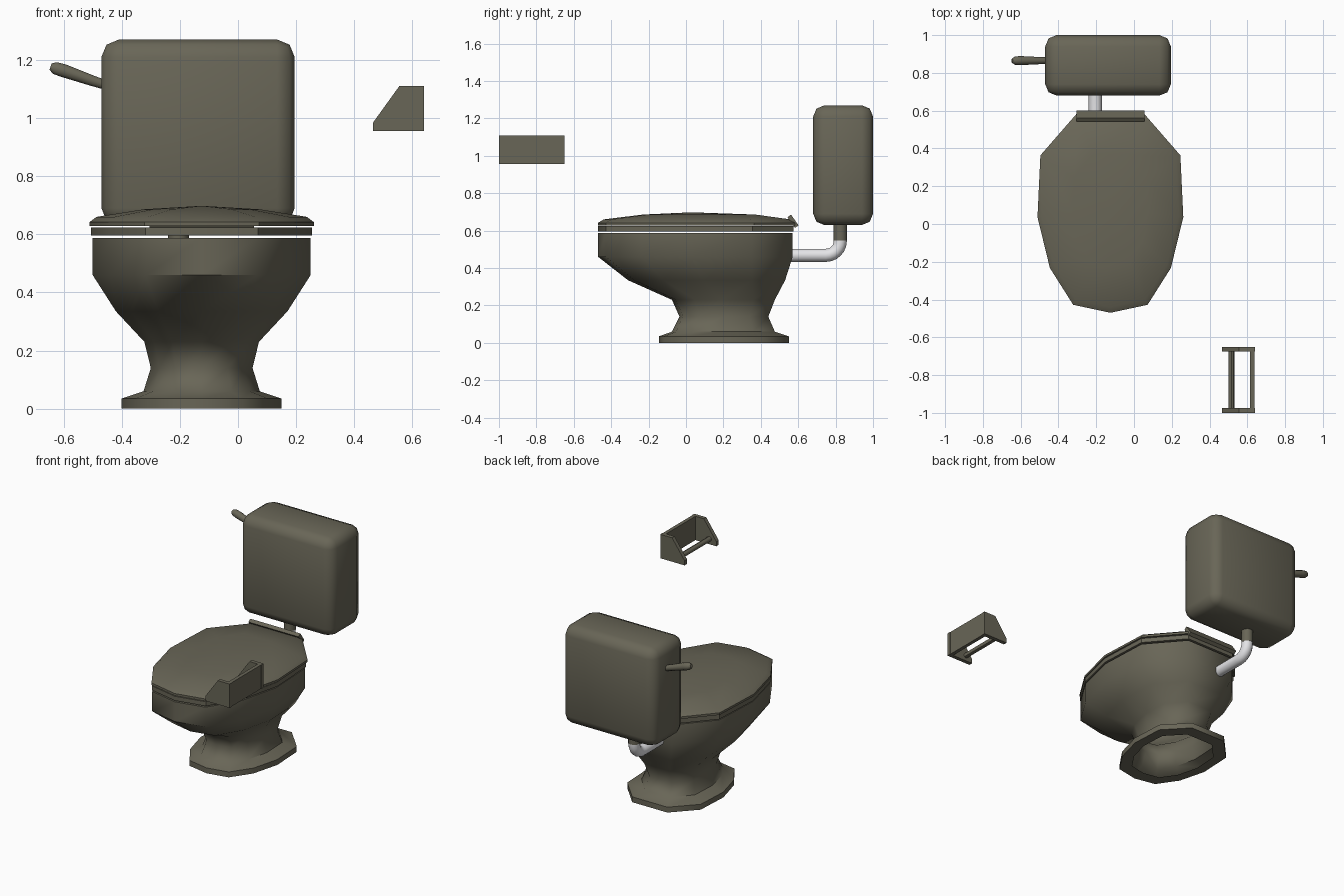
import bpy, bmesh, math
from mathutils import Vector

if "Cube" in bpy.data.objects:
    bpy.data.objects.remove(bpy.data.objects["Cube"])

CX = -0.125  # centre line of the bowl


def material(name, rgb):
    m = bpy.data.materials.new(name)
    m.diffuse_color = (*rgb, 1)
    m.use_nodes = True
    m.node_tree.nodes["Principled BSDF"].inputs["Base Color"].default_value = m.diffuse_color
    return m


OLIVE = material("olive ceramic", (0.14, 0.132, 0.095))
WHITE = material("white pipe", (0.8, 0.8, 0.82))


def finish(name, bm, mat, angle=None):
    me = bpy.data.meshes.new(name)
    bm.to_mesh(me)
    bm.free()
    ob = bpy.data.objects.new(name, me)
    bpy.context.collection.objects.link(ob)
    me.materials.append(mat)
    if angle:
        bpy.ops.object.select_all(action='DESELECT')
        ob.select_set(True)
        bpy.context.view_layer.objects.active = ob
        bpy.ops.object.shade_smooth_by_angle(angle=math.radians(angle))
    return ob


def skin(bm, rings, cap_start=False, cap_end=False, loop=False):
    vs = [[bm.verts.new(p) for p in r] for r in rings]
    n = len(vs[0])
    pairs = list(zip(vs, vs[1:])) + ([(vs[-1], vs[0])] if loop else [])
    for a, b in pairs:
        for i in range(n):
            j = (i + 1) % n
            bm.faces.new((a[i], a[j], b[j], b[i]))
    if cap_start:
        bm.faces.new(vs[0][::-1])
    if cap_end:
        bm.faces.new(vs[-1])
    return vs


# egg-shaped outline: half-width factor and front-to-back factor
HALF = [(0.51, 0.04), (0.83, 0.225), (1.0, 0.48), (0.96, 0.79), (0.46, 1.0)]
EGG = [(0, 0)] + HALF + [(-u, v) for u, v in reversed(HALF)]


def egg(z, w, y0, y1):
    return [Vector((CX + u * w, y0 + v * (y1 - y0), z)) for u, v in EGG]


def tube(name, pts, radii, mat, sides=10, caps=True):
    bm = bmesh.new()
    pts = [Vector(p) for p in pts]
    rings = []
    for i, p in enumerate(pts):
        t = (pts[min(i + 1, len(pts) - 1)] - pts[max(i - 1, 0)]).normalized()
        # all paths lie in a plane, so one fixed side vector is enough
        side = Vector((1, 0, 0)) if abs(t.x) < 0.1 else Vector((0, 1, 0))
        up = t.cross(side).normalized()
        rings.append([p + radii[i] * (side * math.cos(a) + up * math.sin(a))
                      for a in (2 * math.pi * k / sides for k in range(sides))])
    skin(bm, rings, caps, caps)
    bmesh.ops.recalc_face_normals(bm, faces=bm.faces)
    return finish(name, bm, mat, 45)


def box(name, lo, hi, mat, bevel=0.0, segments=2, angle=None):
    bm = bmesh.new()
    bmesh.ops.create_cube(bm, size=1)
    for v in bm.verts:
        v.co = Vector([(l + h) / 2 + c * (h - l) for l, h, c in zip(lo, hi, v.co)])
    if bevel:
        bmesh.ops.bevel(bm, geom=bm.edges[:], offset=bevel, segments=segments,
                        profile=0.5, affect='EDGES')
    return finish(name, bm, mat, angle)


# bowl and pedestal: foot, waist, bowl, rim, inner basin
bm = bmesh.new()
skin(bm, [egg(*r) for r in [
    (0.0, 0.21, -0.06, 0.47),
    (0.0, 0.275, -0.145, 0.55), (0.035, 0.275, -0.145, 0.55),
    (0.06, 0.20, -0.075, 0.475), (0.14, 0.175, -0.035, 0.44),
    (0.23, 0.197, -0.075, 0.475), (0.335, 0.295, -0.31, 0.53),
    (0.46, 0.375, -0.47, 0.57), (0.588, 0.375, -0.47, 0.57),
    (0.588, 0.29, -0.37, 0.42), (0.45, 0.25, -0.31, 0.38),
    (0.33, 0.16, -0.13, 0.33), (0.25, 0.09, 0.04, 0.28)]], cap_end=True)
finish("bowl", bm, OLIVE, 50)

# seat ring
bm = bmesh.new()
skin(bm, [egg(*r) for r in [
    (0.596, 0.38, -0.47, 0.575), (0.624, 0.38, -0.47, 0.575),
    (0.624, 0.26, -0.34, 0.38), (0.596, 0.26, -0.34, 0.38)]], loop=True)
finish("seat", bm, OLIVE, 30)

# domed lid
bm = bmesh.new()
vs = skin(bm, [egg(*r) for r in [
    (0.628, 0.386, -0.47, 0.585), (0.642, 0.386, -0.47, 0.585),
    (0.66, 0.362, -0.44, 0.56), (0.686, 0.2, -0.23, 0.37)]], cap_start=True)
top = bm.verts.new((CX, 0.03, 0.698))
for a, b in zip(vs[-1], vs[-1][1:] + vs[-1][:1]):
    bm.faces.new((a, b, top))
finish("lid", bm, OLIVE, 30)

# tilted lip behind the lid
hinge = box("hinge_lip", (-0.18, -0.012, -0.035), (0.18, 0.012, 0.035), OLIVE)
hinge.location = (CX, 0.572, 0.65)
hinge.rotation_euler = (math.radians(35), 0, 0)

# tank with rounded edges
box("tank", (-0.47, 0.68, 0.63), (0.195, 1.0, 1.27), OLIVE, 0.06, 2, 50)

# flush handle, thicker towards its end
tube("flush_handle",
     [(-0.45, 0.865, 1.112), (-0.50, 0.865, 1.128), (-0.60, 0.865, 1.163),
      (-0.63, 0.865, 1.172), (-0.645, 0.865, 1.177)],
     [0.017, 0.019, 0.024, 0.022, 0.012], OLIVE)

# water pipe: olive collar under the tank, white elbow to the bowl
PX, R = -0.205, 0.036
tube("pipe_collar", [(PX, 0.825, 0.548), (PX, 0.825, 0.65)], [R, R], OLIVE, 12)
path = [(PX, 0.825, 0.56)]
for k in range(7):
    a = k * math.pi / 12
    path.append((PX, 0.748 + 0.077 * math.cos(a), 0.545 - 0.077 * math.sin(a)))
path.append((PX, 0.53, 0.468))
tube("pipe_elbow", path, [R - 0.001] * len(path), WHITE, 12)

# paper holder: two side plates, back plate and roller
PROFILE = [(0.465, 0.955), (0.64, 0.955), (0.64, 1.11), (0.555, 1.11), (0.465, 0.985)]
for name, y in (("holder_side_front", -1.0), ("holder_side_back", -0.675)):
    bm = bmesh.new()
    skin(bm, [[(x, yy, z) for x, z in PROFILE] for yy in (y, y + 0.025)], True, True)
    bmesh.ops.recalc_face_normals(bm, faces=bm.faces)
    finish(name, bm, OLIVE)
box("holder_back_plate", (0.615, -0.98, 0.955), (0.638, -0.67, 1.11), OLIVE)
tube("holder_roller", [(0.515, -0.98, 0.99), (0.515, -0.67, 0.99)], [0.016, 0.016], OLIVE, 8)
